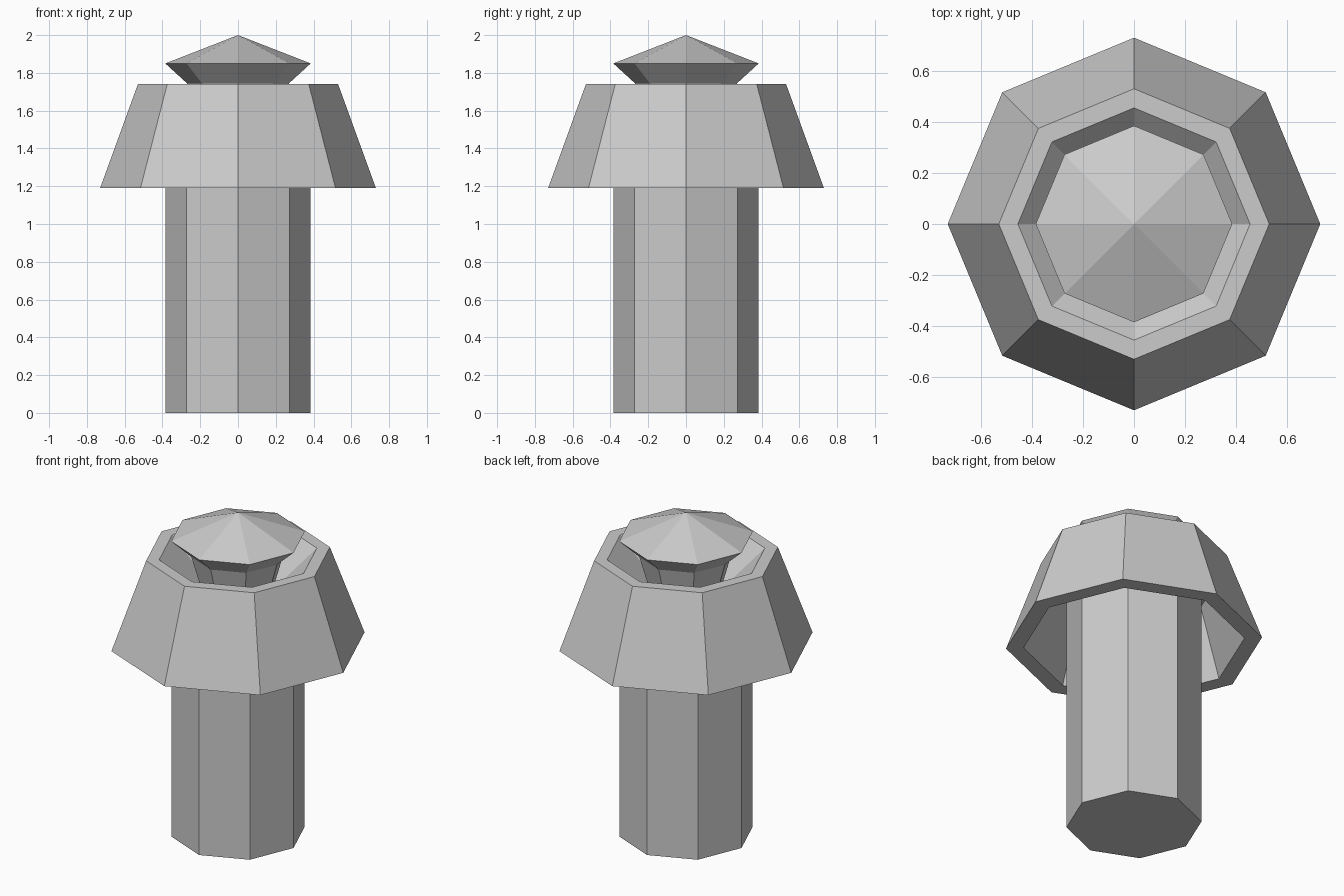
import bpy, math

if "Cube" in bpy.data.objects:
    bpy.data.objects.remove(bpy.data.objects["Cube"])

SIDES = 8


def lathe(name, profile, closed=False):
    """Spin an (r, z) profile into an eight-sided flat-shaded part."""
    verts, faces, rings = [], [], []
    for r, z in profile:
        n = 1 if r == 0 else SIDES
        rings.append(list(range(len(verts), len(verts) + n)))
        for i in range(n):
            a = 2 * math.pi * i / SIDES
            verts.append((r * math.cos(a), r * math.sin(a), z))
    pairs = list(zip(rings, rings[1:]))
    if closed:
        pairs.append((rings[-1], rings[0]))
    for lo, hi in pairs:
        for i in range(SIDES):
            j = (i + 1) % SIDES
            if len(lo) == 1:
                faces.append((lo[0], hi[j], hi[i]))
            elif len(hi) == 1:
                faces.append((lo[i], lo[j], hi[0]))
            else:
                faces.append((lo[i], lo[j], hi[j], hi[i]))
    mesh = bpy.data.meshes.new(name)
    mesh.from_pydata(verts, [], faces)
    mesh.update()
    obj = bpy.data.objects.new(name, mesh)
    bpy.context.collection.objects.link(obj)
    return obj


# Post with a funnel-shaped top that carries the skirt and narrows to a neck,
# then flares out again under the pointed cap
lathe("post_skirt_and_cap", [
    (0, 0), (0.385, 0), (0.385, 1.60),            # post
    (0.495, 1.61), (0.63, 1.19),                  # inside of skirt
    (0.73, 1.19), (0.53, 1.74), (0.455, 1.74),    # outside of skirt and rim
    (0.20, 1.50), (0.27, 1.745),                  # funnel and neck
    (0.385, 1.85), (0, 2.0),                      # pointed cap
])
